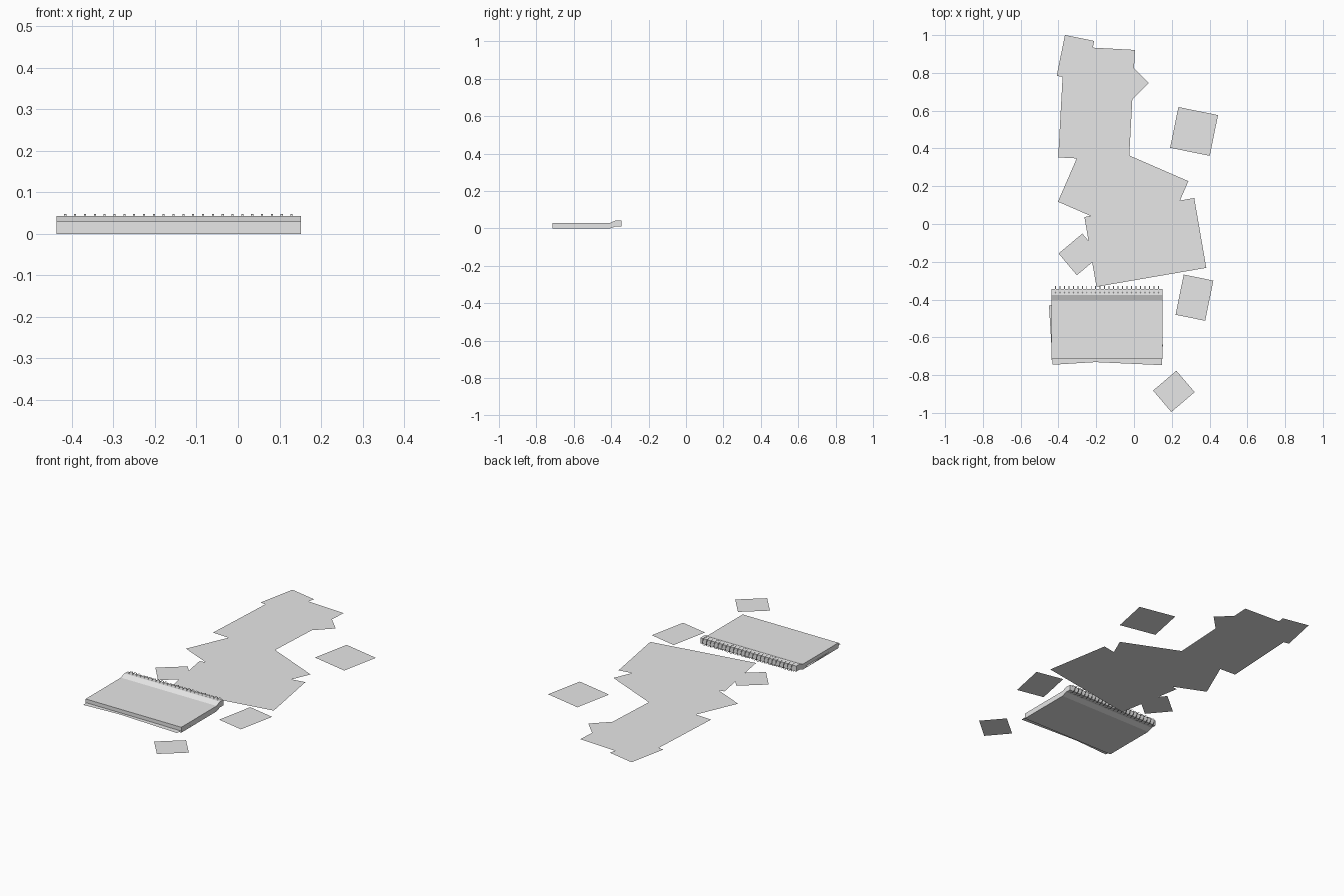
import bpy, bmesh
from math import radians, cos, sin, pi
from mathutils import Matrix, Vector

if "Cube" in bpy.data.objects:
    bpy.data.objects.remove(bpy.data.objects["Cube"])

grey = bpy.data.materials.new("paper_grey")
grey.use_nodes = True
grey.diffuse_color = (0.8, 0.8, 0.8, 1)
grey.node_tree.nodes["Principled BSDF"].inputs["Base Color"].default_value = (0.8, 0.8, 0.8, 1)


def finish(name, bm):
    mesh = bpy.data.meshes.new(name)
    bm.to_mesh(mesh)
    bm.free()
    mesh.materials.append(grey)
    obj = bpy.data.objects.new(name, mesh)
    bpy.context.collection.objects.link(obj)
    return obj


def sheet(name, x, y, z, width, depth, angle):
    """A single flat leaf of paper, turned about its centre."""
    bm = bmesh.new()
    place = Matrix.Translation((x, y, z)) @ Matrix.Rotation(radians(angle), 4, 'Z')
    corners = [(-1, -1), (1, -1), (1, 1), (-1, 1)]
    bm.faces.new([bm.verts.new(place @ Vector((a * width / 2, b * depth / 2, 0)))
                  for a, b in corners])
    return finish(name, bm)


# Large loose pages scattered behind the notebook
PAGE = (0.59, 0.375)
pages = [(0.06, -0.0975, 9.8), (-0.0575, 0.1725, -23.5), (-0.198, 0.637, 86.9)]
for i, (x, y, angle) in enumerate(pages):
    sheet(f"loose_page_{i + 1}", x, y, 0.0003 * i, *PAGE, angle)

# Small notes around and on top of the pages
notes = [
    (-0.31, 0.877, 0.158, 0.22, -11.5),
    (-0.035, 0.747, 0.16, 0.16, 45),
    (0.318, 0.49, 0.214, 0.22, -11.5),
    (0.32, -0.39, 0.16, 0.217, -11.5),
    (0.211, -0.886, 0.162, 0.149, 40.5),
    (-0.288, -0.161, 0.164, 0.15, 40),
]
for i, (x, y, width, depth, angle) in enumerate(notes):
    sheet(f"note_{i + 1}", x, y, 0.0009 + 0.0003 * (i < 2), width, depth, angle)

# Notebook body with a raised binding along the back: side profile swept in x
LEFT, RIGHT = -0.437, 0.152
profile = [(-0.715, 0), (-0.405, 0), (-0.375, 0.011), (-0.345, 0.011),
           (-0.345, 0.041), (-0.375, 0.043), (-0.405, 0.03), (-0.715, 0.03)]
bm = bmesh.new()
side = bm.faces.new([bm.verts.new((LEFT, y, z)) for y, z in profile])
swept = bmesh.ops.extrude_face_region(bm, geom=[side])
bmesh.ops.translate(bm, vec=(RIGHT - LEFT, 0, 0),
                    verts=[v for v in swept["geom"] if isinstance(v, bmesh.types.BMVert)])
bmesh.ops.recalc_face_normals(bm, faces=bm.faces)
finish("notebook_body", bm)

# Two slipped leaves peeking out of the notebook
sheet("slipped_leaf_1", -0.15, -0.57, 0.010, 0.582, 0.315, 3.5)
sheet("slipped_leaf_2", -0.142, -0.679, 0.009, 0.585, 0.11, -2.6)

# Binding rings: thin ribbon loops spaced along the back edge
RINGS, SIDES, RIBBON = 24, 12, 0.005
bm = bmesh.new()
for i in range(RINGS):
    x = -0.416 + i * 0.0237
    loop = []
    for k in range(SIDES):
        a = 2 * pi * k / SIDES
        y, z = -0.351 + 0.022 * cos(a), 0.026 + 0.022 * sin(a)
        loop.append([bm.verts.new((x + s * RIBBON / 2, y, z)) for s in (-1, 1)])
    for k in range(SIDES):
        p, q = loop[k], loop[(k + 1) % SIDES]
        bm.faces.new((p[0], p[1], q[1], q[0]))
finish("binding_rings", bm)
